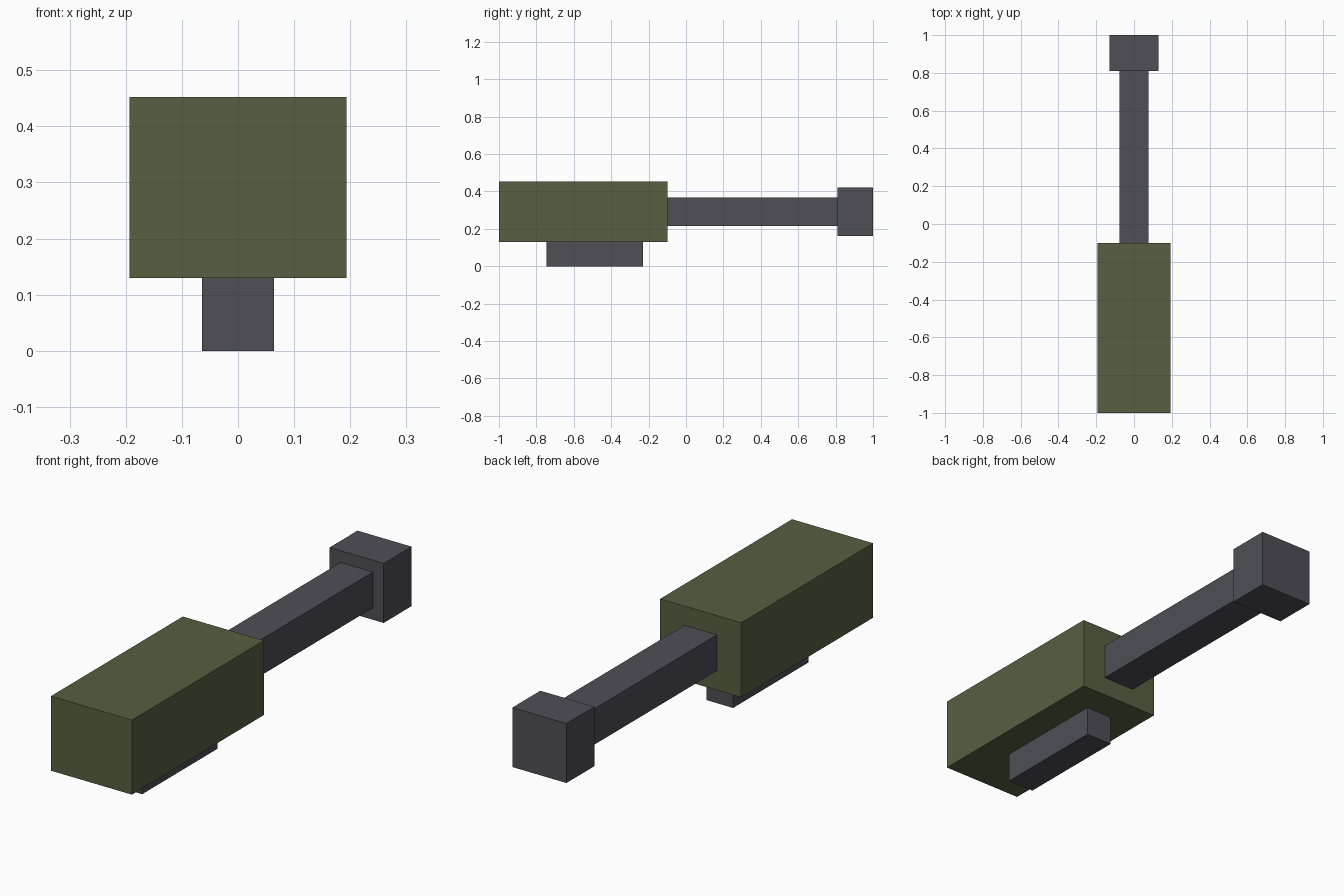
import bpy

cube = bpy.data.objects.get("Cube")
if cube:
    bpy.data.objects.remove(cube, do_unlink=True)


def make_material(name, rgb):
    mat = bpy.data.materials.new(name)
    mat.use_nodes = True
    colour = (*rgb, 1)
    mat.diffuse_color = colour
    mat.node_tree.nodes["Principled BSDF"].inputs["Base Color"].default_value = colour
    return mat


def box(name, width, y_range, z_range, mat):
    """Flat-faced box centred on x = 0, spanning the given y and z ranges."""
    (y0, y1), (z0, z1) = y_range, z_range
    bpy.ops.mesh.primitive_cube_add(size=1, location=(0, (y0 + y1) / 2, (z0 + z1) / 2))
    obj = bpy.context.object
    obj.name = obj.data.name = name
    obj.scale = (width, y1 - y0, z1 - z0)
    bpy.ops.object.transform_apply(location=False, rotation=False, scale=True)
    obj.data.materials.append(mat)
    return obj


olive = make_material("olive green", (0.095, 0.116, 0.052))
gunmetal = make_material("dark grey metal", (0.077, 0.077, 0.094))

# Housing with the mounting block beneath it
box("housing", 0.387, (-1, -0.1), (0.13, 0.452), olive)
box("mounting_block", 0.128, (-0.745, -0.23), (0, 0.13), gunmetal)

# Barrel and its square end block
box("barrel", 0.155, (-0.1, 0.81), (0.214, 0.369), gunmetal)
box("muzzle_block", 0.258, (0.81, 1), (0.163, 0.42), gunmetal)
